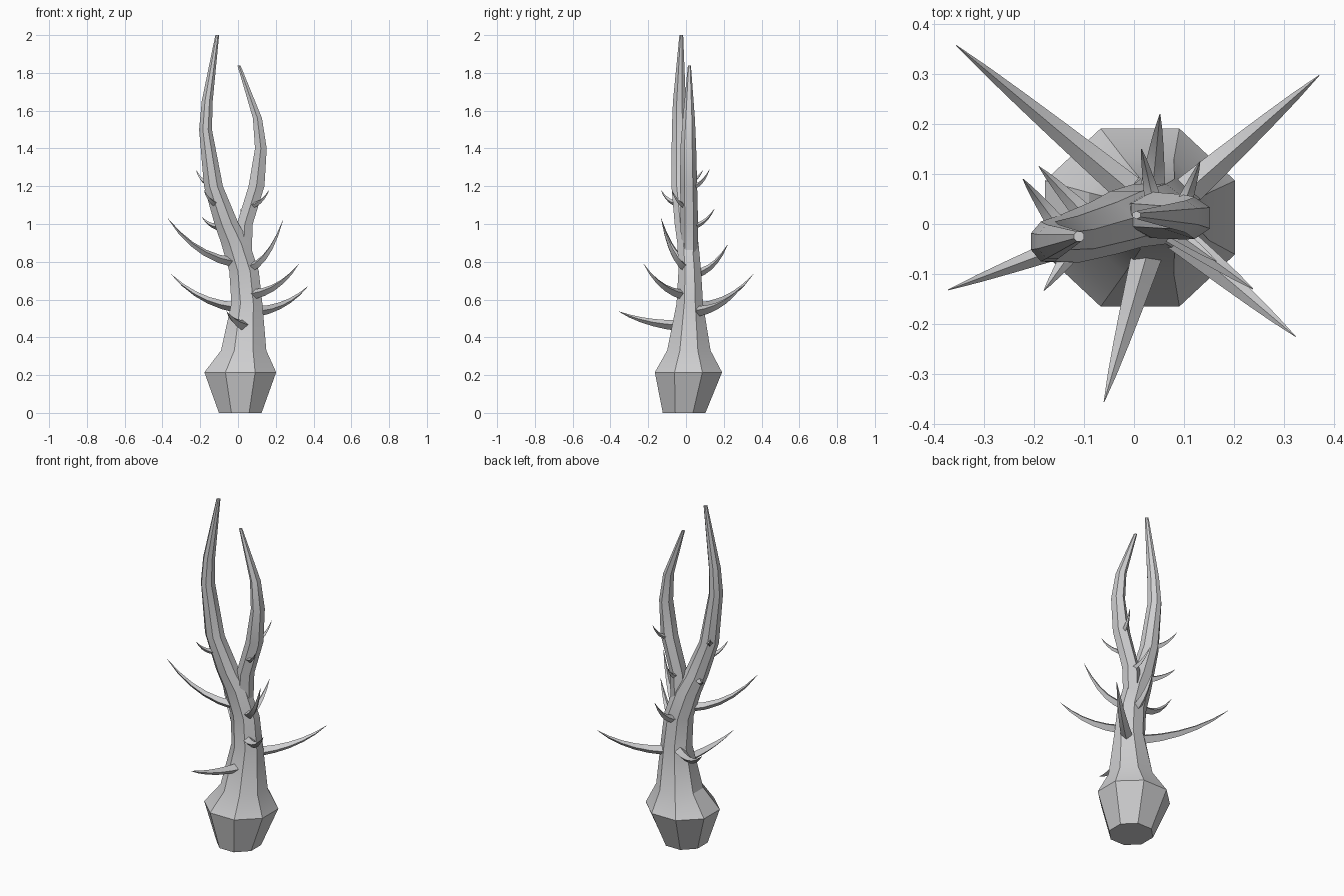
import bpy, bmesh, math
from mathutils import Vector

if "Cube" in bpy.data.objects:
    bpy.data.objects.remove(bpy.data.objects["Cube"])

bark = bpy.data.materials.new("pale_grey")
bark.diffuse_color = (0.62, 0.62, 0.63, 1)
bark.use_nodes = True
bark.node_tree.nodes["Principled BSDF"].inputs["Base Color"].default_value = bark.diffuse_color


def finish(name, bm, smooth_angle=None):
    bmesh.ops.recalc_face_normals(bm, faces=bm.faces)
    mesh = bpy.data.meshes.new(name)
    bm.to_mesh(mesh)
    bm.free()
    mesh.materials.append(bark)
    ob = bpy.data.objects.new(name, mesh)
    bpy.context.collection.objects.link(ob)
    if smooth_angle:
        bpy.ops.object.select_all(action='DESELECT')
        ob.select_set(True)
        bpy.context.view_layer.objects.active = ob
        bpy.ops.object.shade_smooth_by_angle(angle=math.radians(smooth_angle))
    return ob


def skin(bm, rings):
    """Bridge successive vertex rings and cap both ends."""
    n = len(rings[0])
    for a, b in zip(rings, rings[1:]):
        for i in range(n):
            j = (i + 1) % n
            bm.faces.new((a[i], a[j], b[j], b[i]))
    bm.faces.new(rings[0])
    bm.faces.new(rings[-1])


def loft(name, sections, sides):
    """Sections: centre x, centre y, z, half width, half depth."""
    bm = bmesh.new()
    angles = [2 * math.pi * (i + 0.5) / sides for i in range(sides)]
    mx = max(math.cos(a) for a in angles)
    my = max(math.sin(a) for a in angles)
    rings = [[bm.verts.new((x + w * math.cos(a) / mx, y + d * math.sin(a) / my, z))
              for a in angles] for x, y, z, w, d in sections]
    skin(bm, rings)
    return finish(name, bm, 25)


def thorn(name, base, tip, width):
    """Four-sided spike that leaves the stem flat and sweeps upward."""
    base, tip = Vector(base), Vector(tip)
    mid = base.lerp(tip, 0.58)
    mid.z = base.z + 0.12 * (tip.z - base.z)
    out = Vector((tip.x - base.x, tip.y - base.y, 0)).normalized()
    side = Vector((-out.y, out.x, 0))
    bm = bmesh.new()
    rings = []
    for k in range(6):
        t = k / 5
        p = base * (1 - t) ** 2 + mid * 2 * t * (1 - t) + tip * t * t
        tangent = ((mid - base) * (1 - t) + (tip - mid) * t).normalized()
        up = tangent.cross(side)
        if up.z < 0:
            up = -up
        r = width * (1 - t) ** 0.85 + 0.0008
        rings.append([bm.verts.new(p + d * r) for d in
                      (side * 0.9, up * 0.7, -side * 0.9, -up * 0.9)])
    skin(bm, rings)
    return finish(name, bm, 25)


# swollen base, trunk and the tall left branch in one sweep
loft("trunk_and_left_branch", [
    (0.012, -0.01, 0, 0.113, 0.113), (0.012, 0.013, 0.215, 0.19, 0.178),
    (0.03, 0.015, 0.33, 0.12, 0.115), (0.047, 0.02, 0.58, 0.082, 0.07),
    (0.032, 0.02, 0.75, 0.078, 0.06), (-0.015, 0.01, 0.9, 0.075, 0.056),
    (-0.06, -0.008, 1.0, 0.064, 0.052), (-0.13, -0.03, 1.2, 0.05, 0.047),
    (-0.172, -0.035, 1.5, 0.034, 0.04), (-0.163, -0.035, 1.65, 0.029, 0.034),
    (-0.11, -0.025, 2.0, 0.01, 0.01)], 8)

# shorter right branch
loft("right_branch", [
    (0.025, 0.018, 0.78, 0.045, 0.045), (0.036, 0.018, 1.0, 0.042, 0.046),
    (0.098, 0.014, 1.2, 0.042, 0.045), (0.121, 0.012, 1.4, 0.031, 0.042),
    (0.103, 0.015, 1.56, 0.024, 0.032), (0.005, 0.018, 1.84, 0.008, 0.008)], 6)

# thorns: base, tip, half width
thorns = [
    ((0.00, 0.06, 0.56), (-0.355, 0.357, 0.735), 0.034),
    ((0.10, 0.06, 0.54), (0.37, 0.297, 0.67), 0.034),
    ((-0.02, 0.0, 0.80), (-0.372, -0.132, 1.03), 0.032),
    ((0.08, -0.02, 0.63), (0.323, -0.225, 0.79), 0.032),
    ((0.035, -0.03, 0.465), (-0.06, -0.356, 0.537), 0.036),
    ((0.06, 0.0, 0.77), (0.238, -0.13, 1.02), 0.03),
    ((0.035, 0.05, 0.74), (0.052, 0.22, 0.89), 0.03),
    ((0.04, 0.04, 0.99), (0.015, 0.15, 1.08), 0.019),
    ((0.10, 0.04, 1.20), (0.132, 0.125, 1.29), 0.017),
    ((-0.10, 0.02, 0.985), (-0.19, 0.115, 1.035), 0.022),
    ((-0.155, 0.0, 1.215), (-0.222, 0.09, 1.285), 0.02),
    ((-0.12, -0.05, 1.11), (-0.18, -0.133, 1.18), 0.02),
    ((0.075, -0.01, 1.10), (0.165, -0.075, 1.18), 0.018)]
for i, (b, t, w) in enumerate(thorns):
    thorn(f"thorn_{i + 1}", b, t, w)
